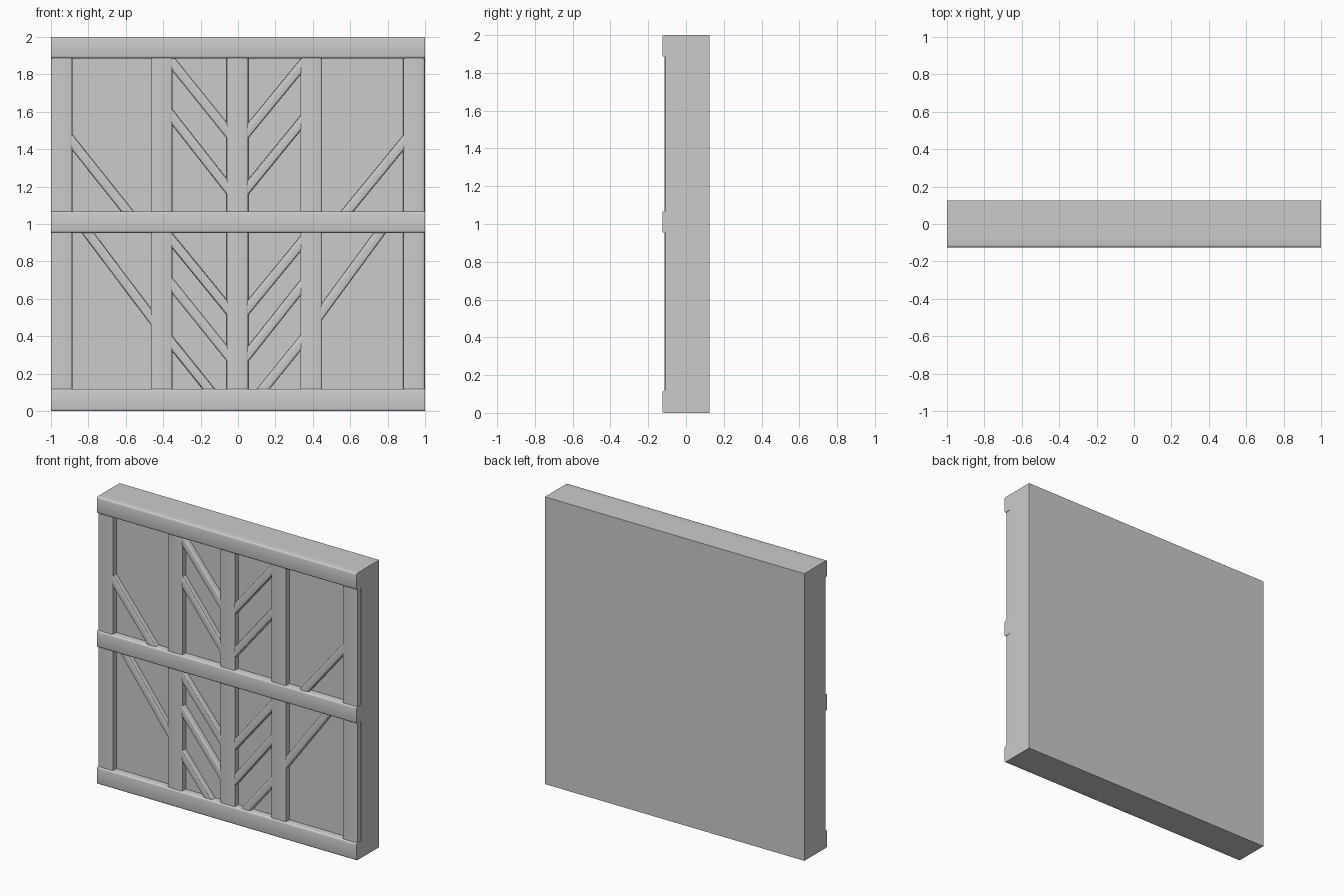
import bpy
import bmesh
from math import atan2, hypot
from mathutils import Matrix

if "Cube" in bpy.data.objects:
    bpy.data.objects.remove(bpy.data.objects["Cube"])

WALL_FRONT = -0.075


def box(name, center, size, angle=0.0, bevel=0.0):
    """Box rotated about Y, with optional rounded edges baked into the mesh."""
    bm = bmesh.new()
    bmesh.ops.create_cube(bm, size=1.0)
    bmesh.ops.scale(bm, vec=size, verts=bm.verts)
    if bevel:
        # round only the front long edges, which run along local X
        edges = [e for e in bm.edges
                 if abs(e.verts[0].co.x - e.verts[1].co.x) > 1e-4
                 and e.verts[0].co.y < 0]
        bmesh.ops.bevel(bm, geom=edges, offset=bevel, segments=3,
                        profile=0.5, affect='EDGES')
    bmesh.ops.rotate(bm, verts=bm.verts, matrix=Matrix.Rotation(-angle, 3, 'Y'))
    mesh = bpy.data.meshes.new(name)
    bm.to_mesh(mesh)
    bm.free()
    obj = bpy.data.objects.new(name, mesh)
    obj.location = center
    bpy.context.collection.objects.link(obj)
    bpy.ops.object.select_all(action='DESELECT')
    obj.select_set(True)
    bpy.context.view_layer.objects.active = obj
    bpy.ops.object.shade_smooth_by_angle()
    return obj


def timber(name, a, b, width, front, extra=0.0, bevel=0.012):
    """Timber on the wall front running from (x, z) point a to point b."""
    dx, dz = b[0] - a[0], b[1] - a[1]
    back = WALL_FRONT + 0.005
    center = ((a[0] + b[0]) / 2, (front + back) / 2, (a[1] + b[1]) / 2)
    size = (hypot(dx, dz) + 2 * extra, back - front, width)
    return box(name, center, size, atan2(dz, dx), bevel)


# plaster wall slab
box("wall_panel", (0, 0.025, 1), (2, 0.2, 2))

# horizontal beams: bottom, middle, top
for name, z0, z1 in (("bottom_beam", 0.0, 0.12),
                     ("middle_beam", 0.953, 1.068),
                     ("top_beam", 1.885, 2.0)):
    z = (z0 + z1) / 2
    timber(name, (-1, z), (1, z), z1 - z0, -0.125)

# vertical posts
for i, x in enumerate((-0.942, -0.408, -0.003, 0.391, 0.94)):
    timber(f"post_{i + 1}", (x, 0.005), (x, 1.995), 0.116, -0.115)

# diagonal braces, each from its upper outer end to its lower inner end
braces = [
    # chevrons of the upper storey
    ((-0.35, 1.86), (-0.06, 1.50)), ((-0.35, 1.57), (-0.06, 1.20)),
    ((0.33, 1.835), (0.055, 1.50)), ((0.33, 1.535), (0.055, 1.198)),
    # chevrons of the lower storey
    ((-0.35, 0.91), (-0.06, 0.555)), ((-0.35, 0.67), (-0.06, 0.31)),
    ((-0.35, 0.36), (-0.157, 0.12)),
    ((0.33, 0.89), (0.055, 0.555)), ((0.33, 0.655), (0.055, 0.308)),
    ((0.33, 0.36), (0.136, 0.12)),
    # outer bay braces
    ((-0.88, 1.43), (-0.593, 1.07)), ((0.88, 1.43), (0.585, 1.07)),
    ((-0.80, 0.95), (-0.465, 0.505)), ((0.755, 0.95), (0.45, 0.535)),
]
for i, (a, b) in enumerate(braces):
    timber(f"brace_{i + 1}", a, b, 0.052, -0.112, extra=0.05, bevel=0.01)
